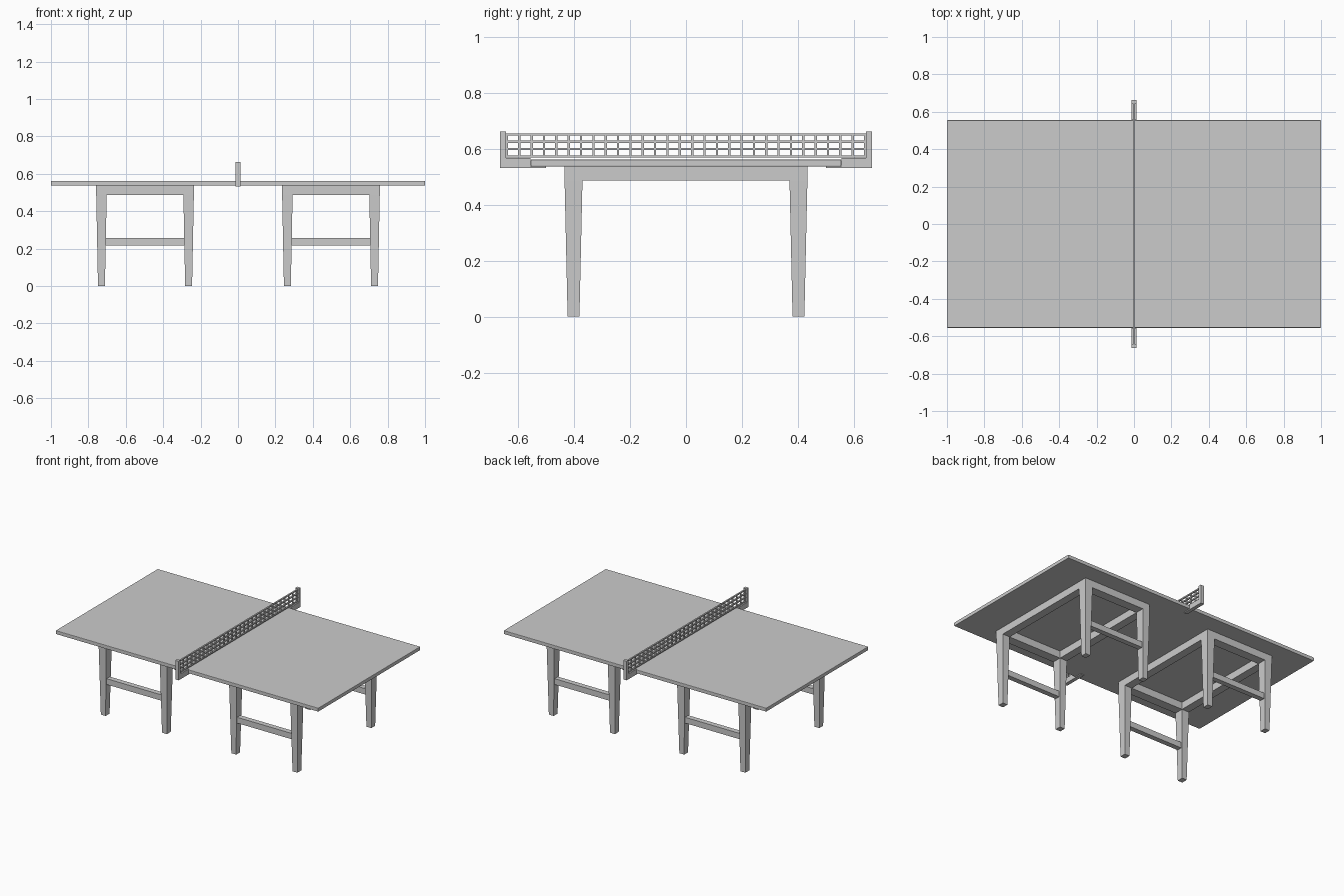
import bpy, bmesh

if "Cube" in bpy.data.objects:
    bpy.data.objects.remove(bpy.data.objects["Cube"])

def make_object(name, bm):
    bmesh.ops.recalc_face_normals(bm, faces=bm.faces)
    mesh = bpy.data.meshes.new(name)
    bm.to_mesh(mesh)
    bm.free()
    ob = bpy.data.objects.new(name, mesh)
    bpy.context.collection.objects.link(ob)
    return ob

def add_box(bm, x0, x1, y0, y1, z0, z1, taper=1.0):
    """Box between limits; taper scales the bottom about its centre."""
    cx, cy = (x0 + x1) / 2, (y0 + y1) / 2
    for v in bmesh.ops.create_cube(bm, size=1)["verts"]:
        k = taper if v.co.z < 0 else 1.0
        v.co = (cx + v.co.x * (x1 - x0) * k,
                cy + v.co.y * (y1 - y0) * k,
                z1 if v.co.z > 0 else z0)

# Table top with a fine softened edge
bm = bmesh.new()
add_box(bm, -1, 1, -0.555, 0.555, 0.537, 0.562)
top = make_object("table_top", bm)
bev = top.modifiers.new("soft_edge", "BEVEL")
bev.width = 0.003
bev.segments = 2

# Two leg frames: tapered legs, apron rails and low stretchers
OUT, IN = 0.758, 0.236
LX, LY, YO = 0.056, 0.064, 0.434
for side, label in ((-1, "left"), (1, "right")):
    def span(a, b):
        return sorted((a * side, b * side))

    for ys, end in ((-1, "front"), (1, "back")):
        y0, y1 = sorted((ys * YO, ys * (YO - LY)))
        for a, b, pos in ((OUT - LX, OUT, "outer"), (IN, IN + LX, "inner")):
            bm = bmesh.new()
            add_box(bm, *span(a, b), y0, y1, 0, 0.487, 0.66)
            make_object(f"{label}_{end}_{pos}_leg", bm)
        # stretcher
        bm = bmesh.new()
        ym = (y0 + y1) / 2
        add_box(bm, *span(IN + 0.045, OUT - 0.045), ym - 0.018, ym + 0.018, 0.217, 0.257)
        make_object(f"{label}_{end}_stretcher", bm)

    # rectangular apron ring
    bm = bmesh.new()
    xa, xb = span(IN, OUT)
    outer = [(xa, -YO), (xb, -YO), (xb, YO), (xa, YO)]
    yi = YO - LY
    inner = [(xa + LX, -yi), (xb - LX, -yi), (xb - LX, yi), (xa + LX, yi)]
    rings = [[bm.verts.new((x, y, z)) for x, y in ring]
             for ring, z in ((outer, 0.487), (outer, 0.538), (inner, 0.538), (inner, 0.487))]
    for r in range(4):
        p, q = rings[r], rings[(r + 1) % 4]
        for i in range(4):
            j = (i + 1) % 4
            bm.faces.new((p[i], p[j], q[j], q[i]))
    make_object(f"{label}_apron", bm)

# Net posts with clamp arms, extruded from a side profile
profile = [(0.50, 0.531), (0.664, 0.531), (0.664, 0.662), (0.643, 0.662),
           (0.643, 0.568), (0.556, 0.568), (0.556, 0.537), (0.50, 0.537)]
for s, label in ((-1, "front"), (1, "back")):
    bm = bmesh.new()
    face = bm.faces.new([bm.verts.new((-0.013, s * y, z)) for y, z in profile])
    ext = bmesh.ops.extrude_face_region(bm, geom=[face])["geom"]
    bmesh.ops.translate(bm, vec=(0.026, 0, 0),
                        verts=[v for v in ext if isinstance(v, bmesh.types.BMVert)])
    make_object(f"{label}_net_post", bm)

# Net: horizontal cords and evenly spaced vertical cords
NY, NX, CELLS = 0.644, 0.005, 29
bm = bmesh.new()
for i in range(4):
    z = 0.573 + i * 0.0262
    add_box(bm, -NX, NX, -NY, NY, z - 0.004, z + 0.004)
for i in range(CELLS + 1):
    y = -NY + 0.004 + i * (2 * NY - 0.008) / CELLS
    add_box(bm, -NX * 0.9, NX * 0.9, y - 0.004, y + 0.004, 0.570, 0.655)
make_object("net", bm)
